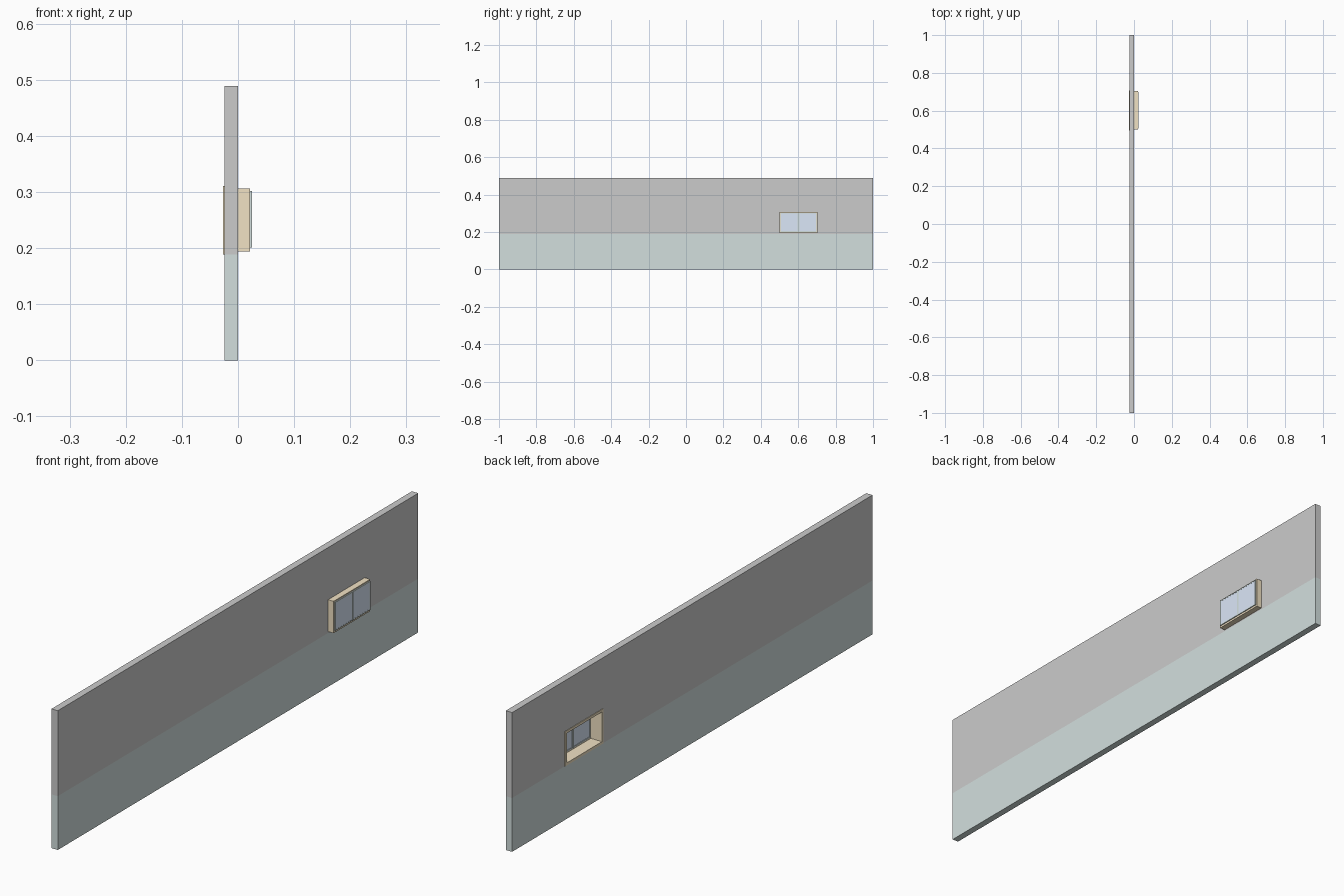
import bpy, bmesh

if "Cube" in bpy.data.objects:
    bpy.data.objects.remove(bpy.data.objects["Cube"])


def material(name, rgb):
    m = bpy.data.materials.new(name)
    m.diffuse_color = (*rgb, 1)
    m.use_nodes = True
    m.node_tree.nodes["Principled BSDF"].inputs["Base Color"].default_value = m.diffuse_color
    return m


def finish(name, bm, mat):
    bmesh.ops.recalc_face_normals(bm, faces=bm.faces)
    me = bpy.data.meshes.new(name)
    bm.to_mesh(me)
    bm.free()
    if mat:
        me.materials.append(mat)
    ob = bpy.data.objects.new(name, me)
    bpy.context.collection.objects.link(ob)
    return ob


def box(name, x, y, z, mat=None):
    bm = bmesh.new()
    bmesh.ops.create_cube(bm, size=1)
    for v in bm.verts:
        v.co = [a[0] if c < 0 else a[1] for c, a in zip(v.co, (x, y, z))]
    return finish(name, bm, mat)


def ring(name, x, outer, inner, mat=None):
    """Rectangular frame in the YZ plane; rectangles are (y0, y1, z0, z1)."""
    bm = bmesh.new()
    loops = []
    for r, px in ((outer, x[0]), (outer, x[1]), (inner, x[1]), (inner, x[0])):
        y0, y1, z0, z1 = r
        loops.append([bm.verts.new((px, a, b))
                      for a, b in ((y0, z0), (y1, z0), (y1, z1), (y0, z1))])
    for i in range(4):
        a, b = loops[i], loops[(i + 1) % 4]
        for j in range(4):
            k = (j + 1) % 4
            bm.faces.new((a[j], a[k], b[k], b[j]))
    return finish(name, bm, mat)


def inset(r, d):
    return (r[0] + d, r[1] - d, r[2] + d, r[3] - d)


teal = material("dado_paint", (0.65, 0.74, 0.73))
tan = material("wood", (0.88, 0.76, 0.55))
blue = material("glass", (0.71, 0.80, 0.94))

# Wall: painted lower band and plain upper part with the window opening
opening = (0.5, 0.703, 0.194, 0.306)
inside = inset(opening, 0.004)
box("wall_lower", (-0.0245, 0), (-1, 1), (0, 0.189), teal)
ring("wall_upper", (-0.0245, 0), (-1, 1, 0.189, 0.489), opening)

# Wooden window lining projecting outside, with a thin trim on the inner face
ring("window_lining", (-0.0255, 0.0215), opening, inside, tan)
ring("window_trim", (-0.0265, -0.0245), inset(opening, -0.005), inside, tan)

# Two framed sashes side by side
y0, y1, z0, z1 = inside
mid = (y0 + y1) / 2
for side, a, b in (("left", y0, mid), ("right", mid, y1)):
    rect = (a + 0.0005, b - 0.0005, 0.201, 0.302)
    pane = inset(rect, 0.004)
    ring(f"sash_frame_{side}", (0.017, 0.025), rect, pane, teal)
    box(f"glass_{side}", (0.019, 0.0245), pane[:2], pane[2:], blue)

# Sill rail closing the gap under the sashes
box("sill_rail", (0.017, 0.0215), (y0, y1), (z0, 0.201), tan)
